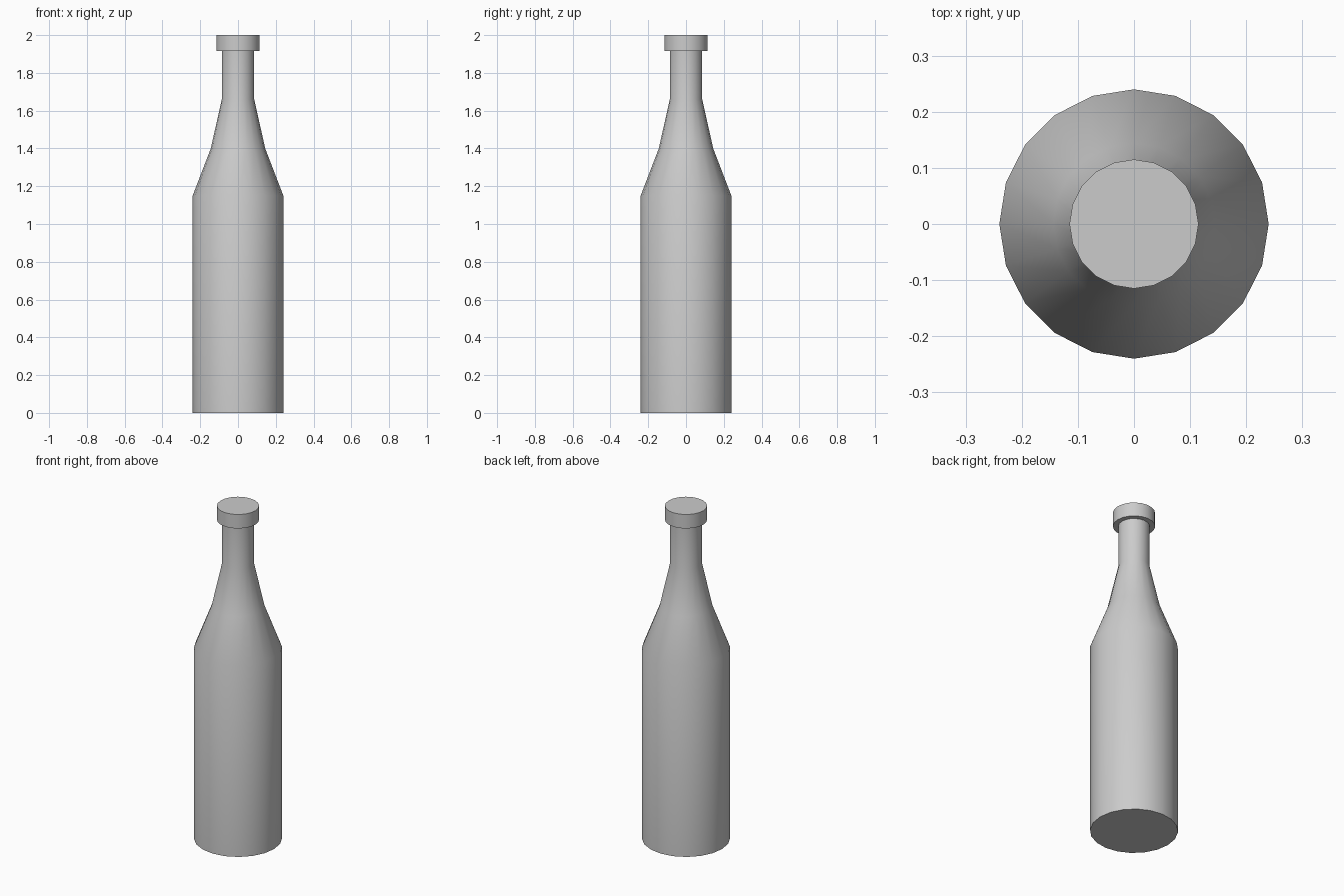
import bpy, math

if "Cube" in bpy.data.objects:
    bpy.data.objects.remove(bpy.data.objects["Cube"])

SIDES = 20


def lathe(name, profile, cap_bottom=False, cap_top=False):
    """Revolve (radius, height) points, listed bottom to top, around z."""
    verts = [(r * math.cos(math.tau * i / SIDES), r * math.sin(math.tau * i / SIDES), z)
             for r, z in profile for i in range(SIDES)]
    faces = []
    for k in range(len(profile) - 1):
        a, b = k * SIDES, (k + 1) * SIDES
        for i in range(SIDES):
            j = (i + 1) % SIDES
            faces.append((a + i, a + j, b + j, b + i))
    if cap_bottom:
        faces.append(tuple(reversed(range(SIDES))))
    if cap_top:
        faces.append(tuple(range(len(verts) - SIDES, len(verts))))
    mesh = bpy.data.meshes.new(name)
    mesh.from_pydata(verts, [], faces)
    obj = bpy.data.objects.new(name, mesh)
    bpy.context.collection.objects.link(obj)
    bpy.ops.object.select_all(action='DESELECT')
    obj.select_set(True)
    bpy.context.view_layer.objects.active = obj
    bpy.ops.object.shade_smooth_by_angle(angle=math.radians(35))
    return obj


NECK_R, CAP_Z = 0.086, 1.916

# Body, two-step shoulder and neck
lathe("bottle_body",
      [(0.24, 0), (0.24, 1.15), (0.144, 1.40), (NECK_R, 1.66), (NECK_R, CAP_Z)],
      cap_bottom=True)

# Wider cap overhanging the neck
lathe("bottle_cap",
      [(NECK_R, CAP_Z), (0.115, CAP_Z), (0.115, 2.0)],
      cap_top=True)
